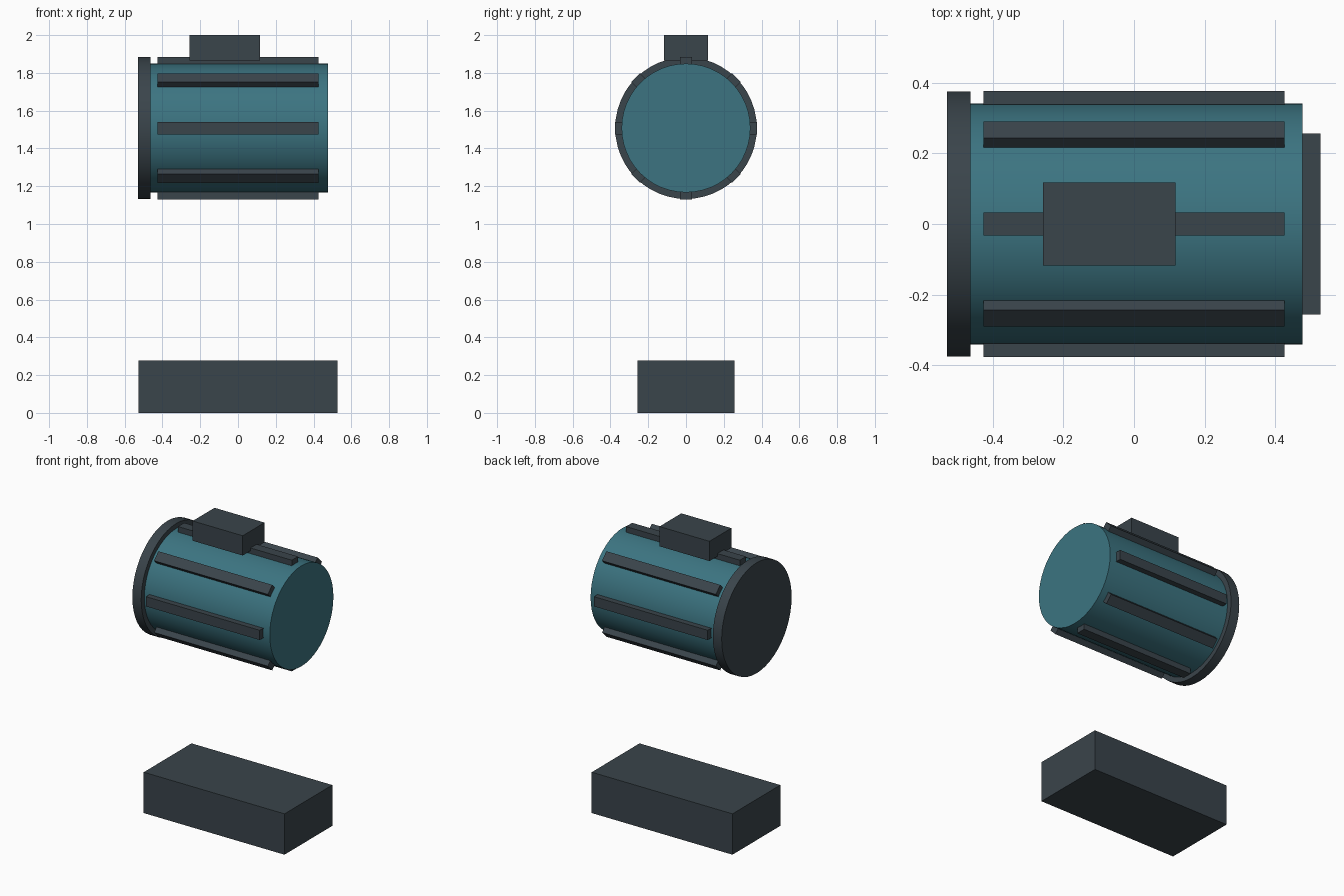
import bpy
import math

cube = bpy.data.objects.get("Cube")
if cube:
    bpy.data.objects.remove(cube, do_unlink=True)

AXIS_Z = 1.508       # height of the motor axis
RIB_RADIUS = 0.342   # distance from the axis to each rib's centre


def material(name, color):
    mat = bpy.data.materials.new(name)
    mat.use_nodes = True
    mat.diffuse_color = color
    mat.node_tree.nodes["Principled BSDF"].inputs["Base Color"].default_value = color
    return mat


teal = material("teal paint", (0.045, 0.175, 0.22, 1))
slate = material("dark slate", (0.042, 0.058, 0.07, 1))


def box(name, low, high):
    center = [(a + b) / 2 for a, b in zip(low, high)]
    bpy.ops.mesh.primitive_cube_add(size=1, location=center)
    obj = bpy.context.object
    obj.name = name
    obj.scale = [b - a for a, b in zip(low, high)]
    obj.data.materials.append(slate)
    return obj


def drum(name, x0, x1, radius, mat):
    bpy.ops.mesh.primitive_cylinder_add(
        vertices=48, radius=radius, depth=x1 - x0,
        location=((x0 + x1) / 2, 0, AXIS_Z), rotation=(0, math.pi / 2, 0))
    obj = bpy.context.object
    obj.name = name
    obj.data.materials.append(mat)
    bpy.ops.object.shade_smooth_by_angle(angle=math.radians(30))
    return obj


# Base block and housing
box("base_block", (-0.528, -0.256, 0), (0.528, 0.256, 0.277))
drum("housing", -0.465, 0.477, 0.341, teal)
drum("end_flange", -0.53, -0.464, 0.375, slate)

# Cooling ribs around the housing
for i in range(8):
    angle = i * math.pi / 4
    rib = box(f"cooling_rib_{i + 1}", (-0.427, -0.033, -0.035), (0.427, 0.033, 0.035))
    rib.rotation_euler.x = angle
    rib.location = (0, -RIB_RADIUS * math.sin(angle), AXIS_Z + RIB_RADIUS * math.cos(angle))

# Terminal box on top
box("terminal_box", (-0.258, -0.117, 1.866), (0.117, 0.117, 2.0))
